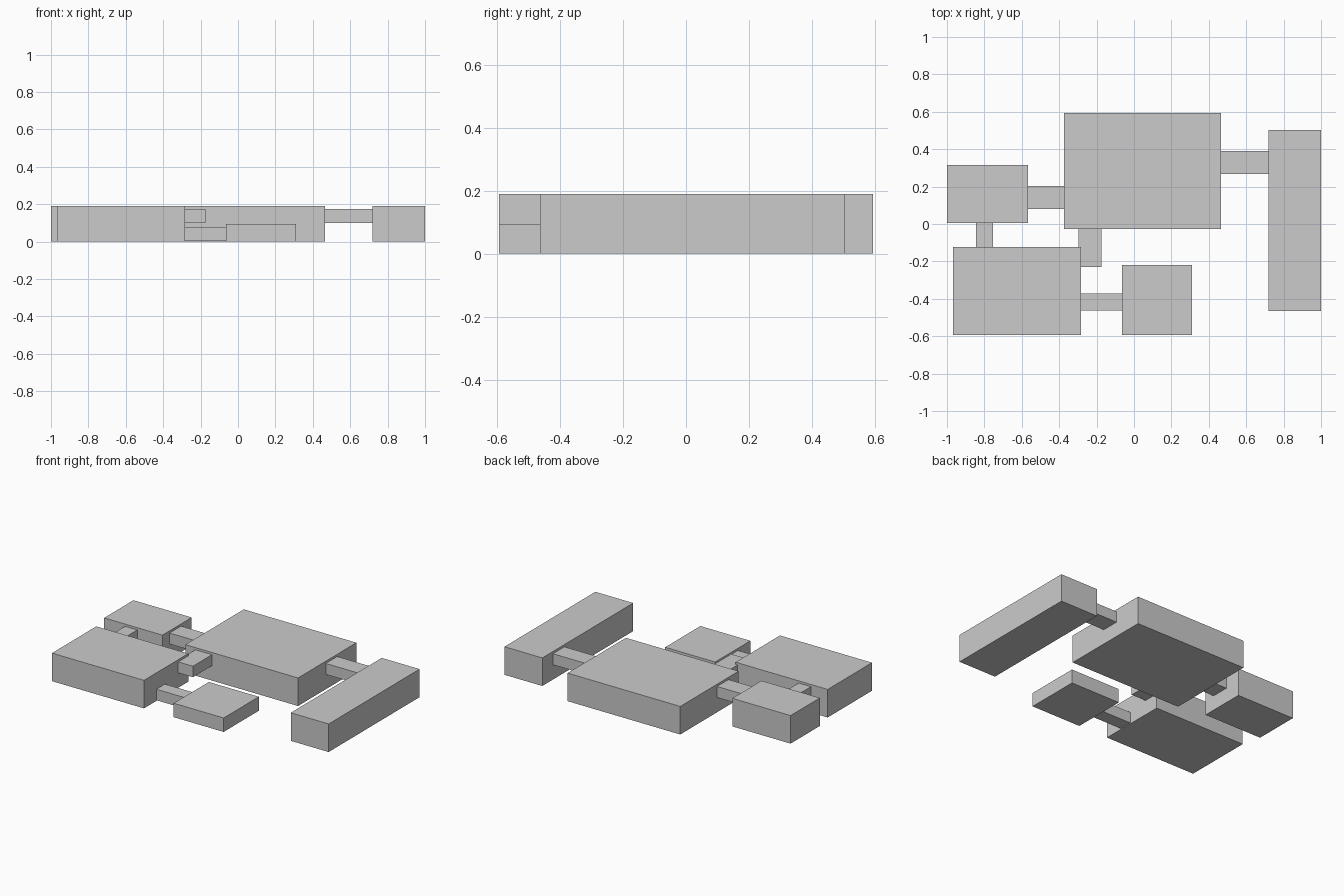
import bpy

if "Cube" in bpy.data.objects:
    bpy.data.objects.remove(bpy.data.objects["Cube"])


def box(name, x0, x1, y0, y1, z0, z1):
    """Axis-aligned box from its bounds."""
    bpy.ops.mesh.primitive_cube_add(size=1)
    ob = bpy.context.object
    ob.name = name
    ob.location = ((x0 + x1) / 2, (y0 + y1) / 2, (z0 + z1) / 2)
    ob.scale = (x1 - x0, y1 - y0, z1 - z0)
    bpy.ops.object.transform_apply(location=True, rotation=False, scale=True)


H, LOW = 0.189, 0.094      # room heights
C0, C1 = 0.1, 0.174        # passage underside and top

# rooms standing on the ground
box("main_room", -0.373, 0.466, -0.027, 0.594, 0, H)
box("long_right_room", 0.718, 1.0, -0.464, 0.503, 0, H)
box("back_left_room", -1.0, -0.566, 0.005, 0.316, 0, H)
box("front_left_room", -0.969, -0.284, -0.594, -0.123, 0, H)
box("low_front_room", -0.063, 0.309, -0.594, -0.22, 0, LOW)

# raised passages between rooms
box("right_passage", 0.466, 0.718, 0.268, 0.39, C0, C1)
box("left_passage", -0.566, -0.373, 0.081, 0.203, C0, C1)
box("side_passage", -0.844, -0.753, -0.123, 0.005, C0, C1)
box("middle_passage", -0.298, -0.175, -0.23, -0.027, C0, C1)

# low passage to the low room
box("low_passage", -0.284, -0.063, -0.463, -0.372, 0.005, 0.079)
